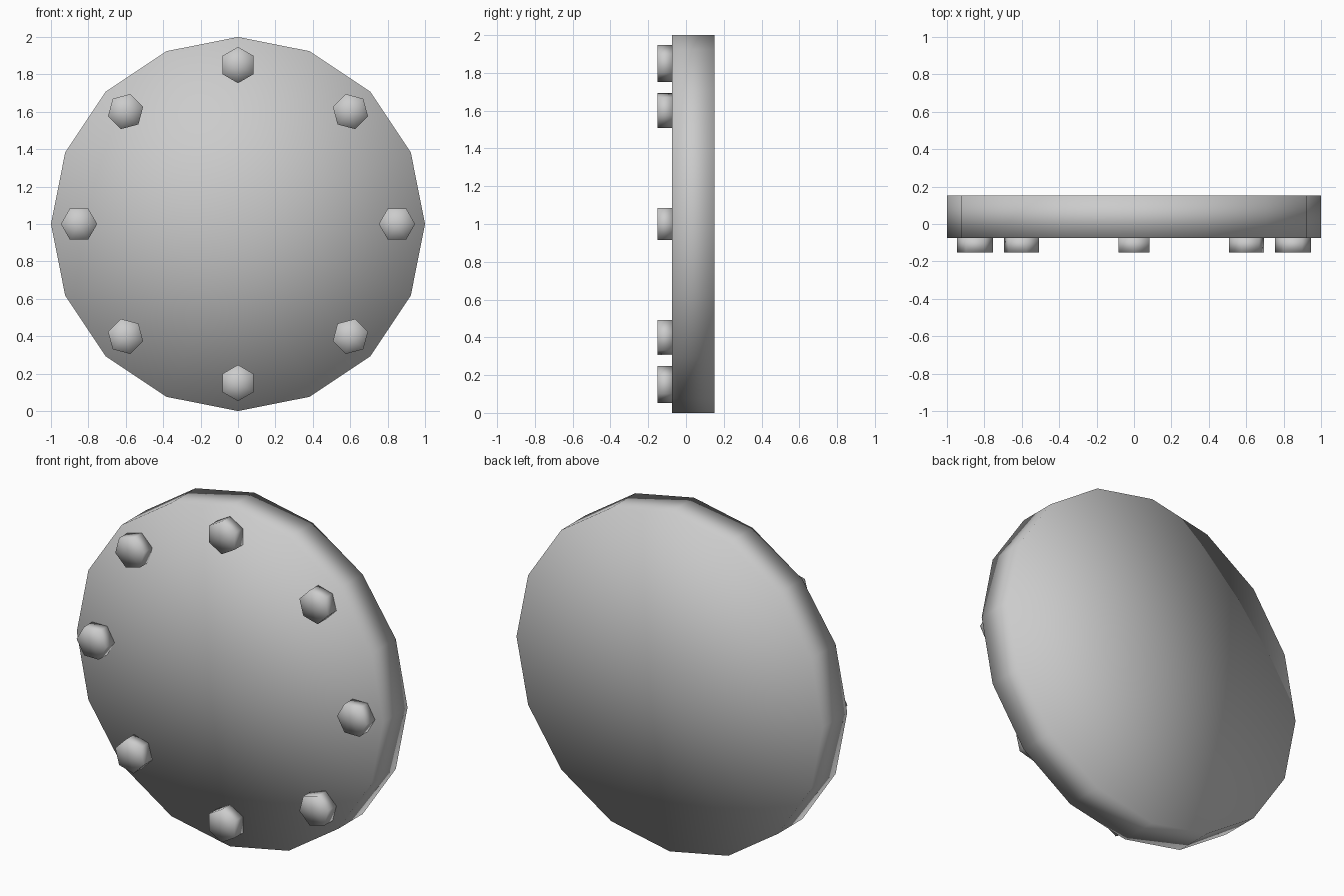
import bpy
from math import sin, cos, pi

if "Cube" in bpy.data.objects:
    bpy.data.objects.remove(bpy.data.objects["Cube"])


def prism(name, sides, radius, y0, y1, x, z, turn=0.0):
    """Smooth-shaded low-poly cylinder lying along y, one corner at angle 'turn'."""
    bpy.ops.mesh.primitive_cylinder_add(
        vertices=sides, radius=radius, depth=y1 - y0, end_fill_type='TRIFAN',
        location=(x, (y0 + y1) / 2, z), rotation=(pi / 2, 0, 0))
    ob = bpy.context.object
    ob.name = name
    # spin about the prism's own axis (primitive starts with a corner at 90 degrees)
    ob.rotation_euler = (pi / 2, pi / 2 - turn, 0)
    bpy.ops.object.transform_apply(location=False, rotation=True, scale=True)
    bpy.ops.object.shade_smooth()
    return ob


FRONT, BACK, BOLT_FACE = -0.075, 0.152, -0.152

# main round plate
prism("plate", 16, 1.0, FRONT, BACK, 0, 1)

# ring of hexagonal bolts, each with a corner pointing outwards
for i in range(8):
    a = i * pi / 4
    prism(f"bolt_{i + 1}", 6, 0.097, BOLT_FACE, FRONT + 0.005,
          0.85 * cos(a), 1 + 0.85 * sin(a), a)
